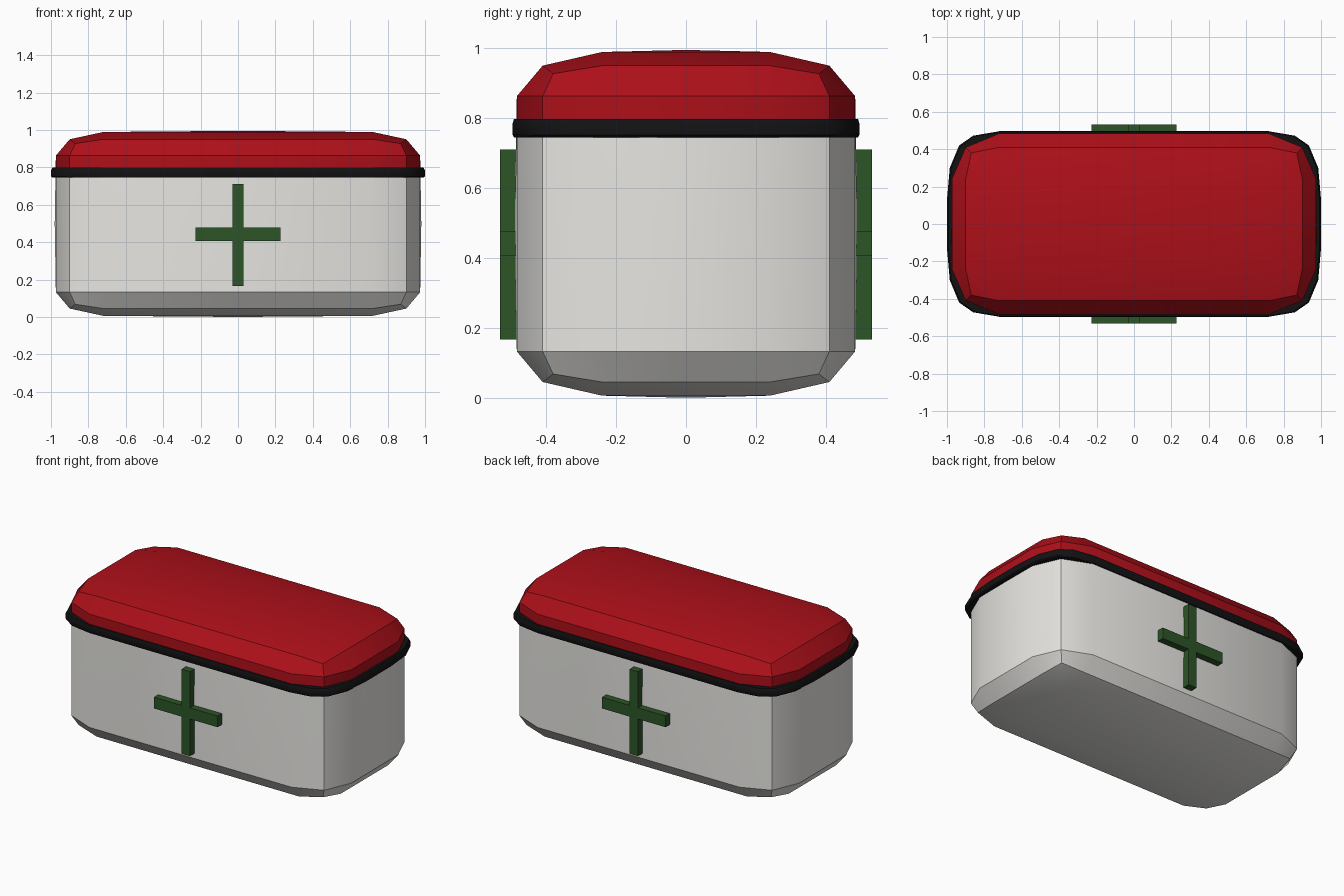
import bpy, bmesh, math
from mathutils import Vector

if "Cube" in bpy.data.objects:
    bpy.data.objects.remove(bpy.data.objects["Cube"])

SPLIT = 0.77
MID = Vector((0, 0, 0.4975))
HALF = (0.98, 0.49, 0.4975)
LOOP = (0.72, 0.24, 0.365)
PULL = {1: (0.006,) * 3, 2: (0.08, 0.08, 0.045), 3: (0.11, 0.11, 0.068)}


def material(name, rgb):
    m = bpy.data.materials.new(name)
    m.diffuse_color = (*rgb, 1)
    m.use_nodes = True
    m.node_tree.nodes["Principled BSDF"].inputs["Base Color"].default_value = m.diffuse_color
    return m


def finish(bm, name, mat, smooth=None):
    bmesh.ops.recalc_face_normals(bm, faces=bm.faces)
    me = bpy.data.meshes.new(name)
    bm.to_mesh(me)
    bm.free()
    ob = bpy.data.objects.new(name, me)
    bpy.context.collection.objects.link(ob)
    me.materials.append(mat)
    if smooth:
        bpy.context.view_layer.objects.active = ob
        ob.select_set(True)
        bpy.ops.object.shade_smooth_by_angle(angle=math.radians(smooth))
        ob.select_set(False)
    return ob


def soft_point(idx):
    # Grid index -2..2 per axis; edges and corners are pulled in to round the box
    ends = sum(abs(i) == 2 for i in idx)
    flat_centre = ends == 1 and sum(i == 0 for i in idx) == 2
    p = Vector()
    for a, i in enumerate(idx):
        if abs(i) == 2:
            d = HALF[a] - (0 if flat_centre else PULL[ends][a])
        else:
            d = LOOP[a] * abs(i)
        p[a] = math.copysign(d, i) if i else 0
    return p + MID


def soft_box():
    bm = bmesh.new()
    verts = {}

    def vert(idx):
        if idx not in verts:
            verts[idx] = bm.verts.new(soft_point(idx))
        return verts[idx]

    for axis in range(3):
        for side in (-2, 2):
            for u in range(-2, 2):
                for v in range(-2, 2):
                    quad = []
                    for du, dv in ((0, 0), (1, 0), (1, 1), (0, 1)):
                        c = [u + du, v + dv]
                        c.insert(axis, side)
                        quad.append(vert(tuple(c)))
                    bm.faces.new(quad)
    bmesh.ops.recalc_face_normals(bm, faces=bm.faces)
    return bm


def half_shell(name, mat, upper):
    bm = soft_box()
    bmesh.ops.bisect_plane(bm, geom=bm.verts[:] + bm.edges[:] + bm.faces[:],
                           plane_co=(0, 0, SPLIT), plane_no=(0, 0, 1),
                           clear_inner=upper, clear_outer=not upper)
    # Open rim is hidden by the seal band
    return finish(bm, name, mat, 30)


white = material("white_plastic", (0.8, 0.79, 0.76))
red = material("red_plastic", (0.42, 0.005, 0.01))
black = material("black_rubber", (0.006, 0.006, 0.007))
green = material("green_paint", (0.025, 0.09, 0.02))

# Case and lid
half_shell("case_body", white, False)
half_shell("case_lid", red, True)

# Seal band around the seam
quarter = [(1.0, 0.13), (0.985, 0.30), (0.935, 0.42), (0.86, 0.472), (0.72, 0.496)]
outline = (quarter + [(-x, y) for x, y in reversed(quarter)]
           + [(-x, -y) for x, y in quarter] + [(x, -y) for x, y in reversed(quarter)])
section = [(0.06, 0.745), (0.008, 0.745), (0, 0.752), (0, 0.784), (0.008, 0.798), (0.06, 0.798)]
bm = bmesh.new()
rings = [[bm.verts.new((x * (1 - d), y * (1 - d), z)) for d, z in section] for x, y in outline]
for k, ring in enumerate(rings):
    nxt = rings[(k + 1) % len(rings)]
    for j in range(len(section)):
        m = (j + 1) % len(section)
        bm.faces.new((ring[j], ring[m], nxt[m], nxt[j]))
finish(bm, "seal_band", black, 40)

# Raised crosses on front and back
w, arm, lo, hi, bot, top = 0.03, 0.227, 0.405, 0.477, 0.166, 0.71
right = [(w, bot), (w, lo), (arm, lo), (arm, hi), (w, hi), (w, top)]
cross = right + [(-x, z) for x, z in reversed(right)]
for name, s in (("front_cross", -1), ("back_cross", 1)):
    bm = bmesh.new()
    face = bm.faces.new([bm.verts.new((x, s * 0.47, z)) for x, z in cross])
    ext = bmesh.ops.extrude_face_region(bm, geom=[face], use_keep_orig=True)
    bmesh.ops.translate(bm, vec=(0, s * 0.062, 0),
                        verts=[g for g in ext["geom"] if isinstance(g, bmesh.types.BMVert)])
    finish(bm, name, green)
